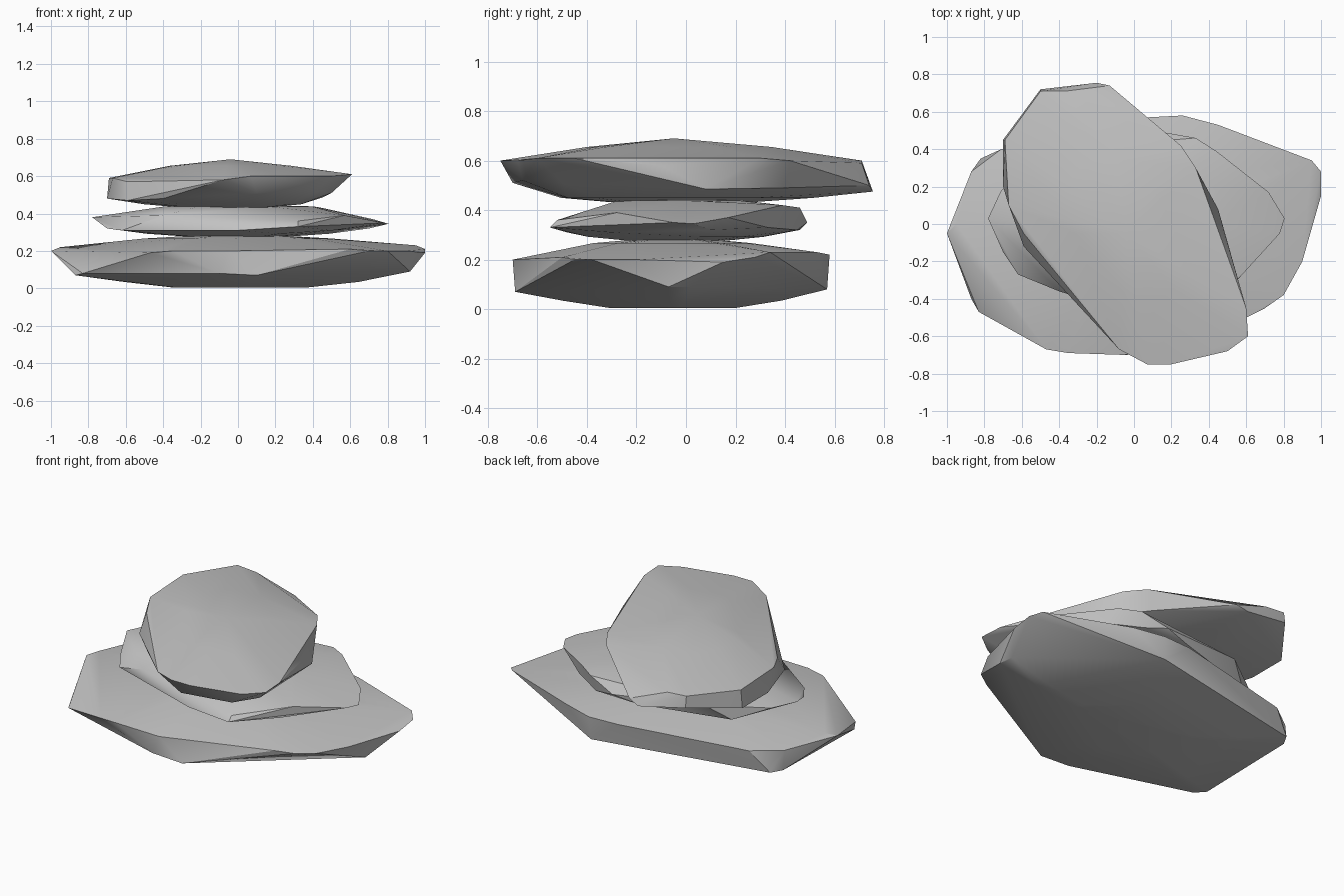
import bpy
import bmesh
import math
from mathutils import Vector

# Remove the default cube
cube = bpy.data.objects.get("Cube")
if cube:
    bpy.data.objects.remove(cube, do_unlink=True)

# One plain grey for every stone
stone_grey = bpy.data.materials.new("stone_grey")
stone_grey.use_nodes = True
grey = (0.54, 0.54, 0.54, 1)
stone_grey.diffuse_color = grey
shader = stone_grey.node_tree.nodes["Principled BSDF"]
shader.inputs["Base Color"].default_value = grey
shader.inputs["Roughness"].default_value = 0.9


def dome(outline, centre, height, scale, rim_height, fullness):
    """Ring of points partway between the rim and the crown of the dome."""
    ring = []
    for x, y, z in outline:
        spot = centre.lerp(Vector((x, y, 0)), scale)
        spot.z = height + (rim_height - height) * scale ** fullness
        ring.append(spot)
    return ring


def make_stone(name, upper_rim, lower_rim, centre, crown, base):
    """Chipped slab: hull of a jagged rim, a shallow crown and a rounded base."""
    middle = Vector((centre[0], centre[1], 0))
    points = [Vector(p) for p in upper_rim + lower_rim]

    # Shallow crown
    rim_top = max(p[2] for p in upper_rim)
    points.append(Vector((middle.x, middle.y, crown)))
    points += dome(upper_rim, middle, crown, 0.5, rim_top, 1.2)

    # Rounded underside
    rim_base = min(p[2] for p in lower_rim)
    points += dome(lower_rim, middle, base, 0.4, rim_base, 3)
    points += dome(lower_rim, middle, base, 0.7, rim_base, 2)

    # Wrap the points and discard those that fall inside
    bm = bmesh.new()
    for p in points:
        bm.verts.new(p)
    bmesh.ops.convex_hull(bm, input=bm.verts[:])
    loose = [v for v in bm.verts if not v.link_faces]
    bmesh.ops.delete(bm, geom=loose, context="VERTS")
    bmesh.ops.recalc_face_normals(bm, faces=bm.faces[:])

    mesh = bpy.data.meshes.new(name)
    bm.to_mesh(mesh)
    bm.free()
    mesh.materials.append(stone_grey)
    stone = bpy.data.objects.new(name, mesh)
    bpy.context.collection.objects.link(stone)

    # Smooth broad faces, keep the chipped edges crisp
    bpy.ops.object.select_all(action="DESELECT")
    stone.select_set(True)
    bpy.context.view_layer.objects.active = stone
    bpy.ops.object.shade_smooth_by_angle(angle=math.radians(30))


# Widest stone at the bottom
make_stone(
    "bottom_stone",
    upper_rim=[
        (-1, -.05, .2), (-.95, 0, .22), (-.87, .28, .2), (-.71, .4, .2),
        (.07, .57, .22), (.26, .58, .22), (.45, .53, .23), (.95, .34, .23),
        (1, .28, .21), (1, .15, .19), (.9, -.2, .2), (.8, -.38, .2),
        (.7, -.45, .2), (.6, -.5, .21), (-.05, -.7, .2), (-.35, -.69, .2),
        (-.47, -.67, .19), (-.25, -.69, .16),
    ],
    lower_rim=[
        (-.83, -.47, .08), (-.87, -.4, .07), (-.86, .28, .075),
        (-.82, .35, .075), (.25, .57, .08), (.91, .02, .09),
        (.92, -.07, .09), (.1, -.69, .07), (-.1, -.69, .08),
    ],
    centre=(0, -.05), crown=.295, base=0,
)

# Thin stone in the middle
make_stone(
    "middle_stone",
    upper_rim=[
        (-.78, .03, .38), (-.71, .18, .38), (-.4, .4, .4), (.16, .49, .35),
        (.33, .46, .41), (.44, .39, .42), (.45, .2, .43), (.72, .17, .37),
        (.805, .03, .345), (.78, -.05, .35), (.57, -.28, .39),
        (.32, -.52, .36), (-.4, -.36, .39),
    ],
    lower_rim=[
        (-.62, -.27, .31), (-.7, -.15, .32), (-.53, .31, .31),
        (0, .46, .32), (.3, .45, .32), (.5, .33, .33), (.7, .1, .32),
        (.5, -.3, .31), (.32, -.55, .33), (0, -.48, .31),
    ],
    centre=(0, -.03), crown=.445, base=.275,
)

# Long stone on top
make_stone(
    "top_stone",
    upper_rim=[
        (-.69, .45, .59), (-.5, .71, .6), (-.37, .71, .59),
        (-.13, .74, .5), (.07, .57, .55), (.25, .42, .6), (.33, .3, .61),
        (.41, .1, .58), (.5, -.1, .58), (.6, -.45, .61), (.61, -.6, .61),
        (.5, -.68, .6), (.2, -.75, .6), (.07, -.75, .6),
        (-.08, -.67, .58), (-.59, -.05, .57), (-.67, .1, .59),
    ],
    lower_rim=[
        (-.7, .45, .48), (-.7, .2, .48), (-.59, -.12, .47),
        (-.4, -.31, .48), (-.5, .72, .53), (-.2, .755, .475),
        (.2, .4, .49), (.45, .08, .485), (.5, -.5, .51), (.42, -.66, .52),
        (.1, -.7, .51),
    ],
    centre=(-.04, -.05), crown=.69, base=.43,
)
